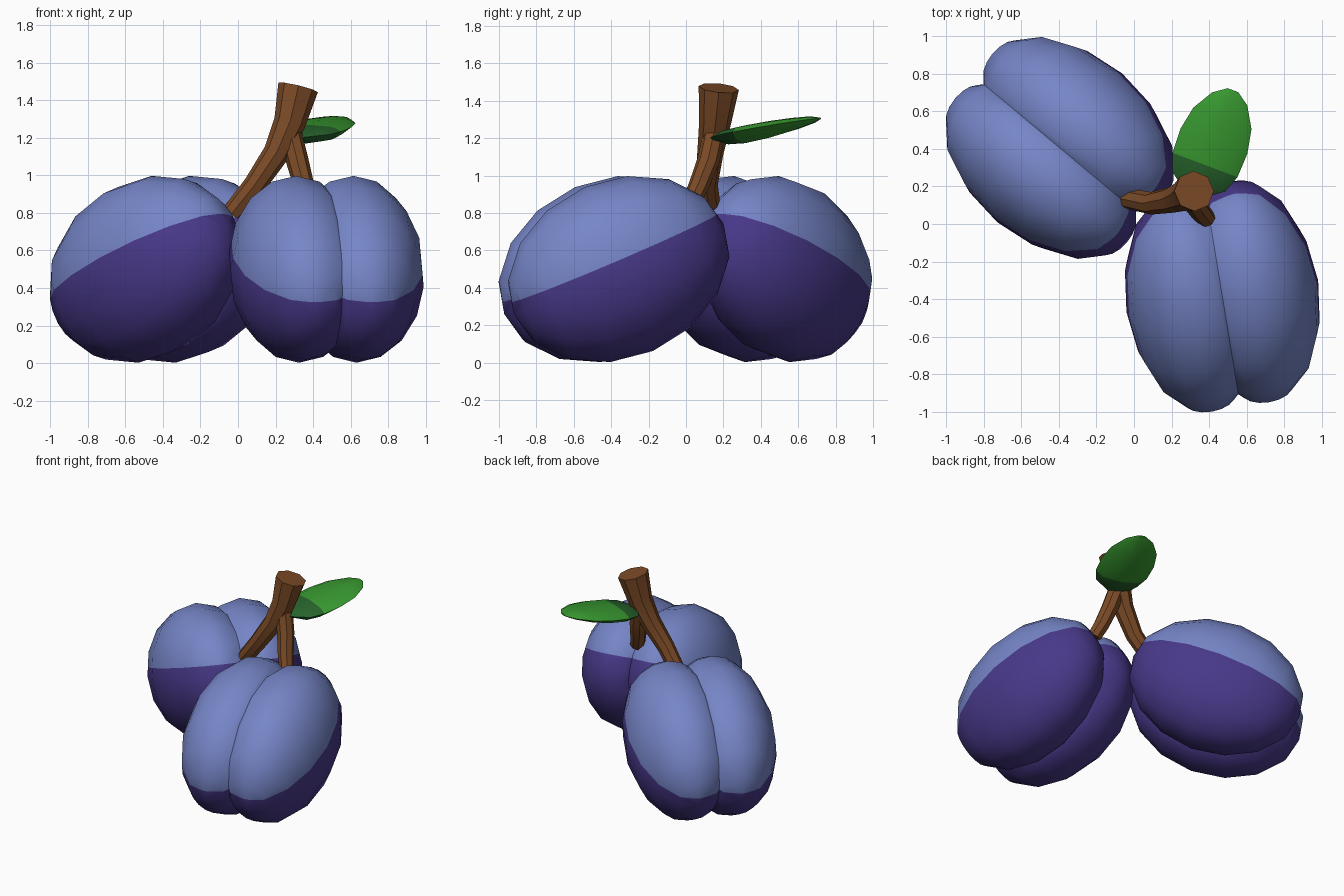
import bpy, bmesh, math
from mathutils import Vector, Matrix

if "Cube" in bpy.data.objects:
    bpy.data.objects.remove(bpy.data.objects["Cube"])


def material(name, rgb):
    m = bpy.data.materials.new(name)
    m.diffuse_color = (*rgb, 1)
    m.use_nodes = True
    m.node_tree.nodes["Principled BSDF"].inputs["Base Color"].default_value = m.diffuse_color
    return m


BLUE = material("bloom_blue", (0.18, 0.235, 0.57))
PURPLE = material("skin_purple", (0.065, 0.04, 0.25))
BROWN = material("stem_brown", (0.20, 0.07, 0.02))
GREEN = material("leaf_green", (0.04, 0.32, 0.03))
DARK = material("leaf_dark_green", (0.02, 0.125, 0.025))


def finish(bm, name, mats, angle=None):
    me = bpy.data.meshes.new(name)
    bm.to_mesh(me)
    bm.free()
    for m in mats:
        me.materials.append(m)
    ob = bpy.data.objects.new(name, me)
    bpy.context.collection.objects.link(ob)
    for p in me.polygons:
        p.use_smooth = True
    if angle:
        bpy.ops.object.select_all(action='DESELECT')
        bpy.context.view_layer.objects.active = ob
        ob.select_set(True)
        bpy.ops.object.shade_smooth_by_angle(angle=math.radians(angle))
    return ob


# Half a plum: ellipsoid lobe cut at the crease, two-toned along its length
def lobe(name, centre, yaw, side):
    bm = bmesh.new()
    bmesh.ops.create_uvsphere(bm, u_segments=16, v_segments=8, radius=1)
    bm.transform(Matrix.Translation((0, 0.155 * side, 0))
                 @ Matrix.Diagonal((0.618, 0.362, 0.476, 1))
                 @ Matrix.Rotation(math.pi / 2, 4, 'Y'))

    def cut(co, no, clear):
        bmesh.ops.bisect_plane(bm, geom=bm.verts[:] + bm.edges[:] + bm.faces[:], dist=1e-4,
                               plane_co=co, plane_no=no, clear_inner=clear)
    cut((0, 0, 0), (0, side, 0), True)
    cut((0, 0, 0.065), (0, 0, 1), False)
    for f in bm.faces:
        f.material_index = 0 if f.calc_center_median().z > 0.065 else 1
    bm.transform(Matrix.Translation(centre) @ Matrix.Rotation(yaw, 4, 'Z')
                 @ Matrix.Rotation(math.radians(23), 4, 'Y'))
    finish(bm, name, [BLUE, PURPLE])


for label, centre, yaw in (("front_plum", (0.47, -0.385, 0.5), -80.7),
                           ("back_plum", (-0.395, 0.405, 0.5), 140.1)):
    for side in (1, -1):
        lobe(f"{label}_{'left' if side > 0 else 'right'}_lobe", centre, math.radians(yaw), side)


def bridge(bm, rings):
    for a, b in zip(rings, rings[1:]):
        n = len(a)
        for i in range(n):
            bm.faces.new((a[i], a[(i + 1) % n], b[(i + 1) % n], b[i]))
    bm.faces.new(rings[0][::-1])
    bm.faces.new(rings[-1])


# Tapered eight-sided stem through (x, y, z, radius) points
def stem(name, pts):
    bm = bmesh.new()
    rings = []
    for i, p in enumerate(pts):
        a, b = pts[max(i - 1, 0)], pts[min(i + 1, len(pts) - 1)]
        t = (Vector(b[:3]) - Vector(a[:3])).normalized()
        u = Vector((0, 1, 0)).cross(t).normalized()
        v = t.cross(u)
        rings.append([bm.verts.new(Vector(p[:3]) + p[3] * (u * math.cos(k * math.pi / 4)
                                                           + v * math.sin(k * math.pi / 4)))
                      for k in range(8)])
    bridge(bm, rings)
    bmesh.ops.recalc_face_normals(bm, faces=bm.faces[:])
    finish(bm, name, [BROWN], 40)


stem("main_stem", [(-0.03, 0.135, 0.80, 0.055), (0.09, 0.11, 0.95, 0.06),
                   (0.205, 0.13, 1.12, 0.07), (0.275, 0.155, 1.28, 0.085),
                   (0.32, 0.175, 1.468, 0.108)])
stem("side_stem", [(0.385, 0.03, 0.86, 0.05), (0.35, 0.07, 0.95, 0.055),
                   (0.315, 0.12, 1.08, 0.06), (0.28, 0.15, 1.22, 0.06)])

# Leaf: lens-shaped sections of (distance, half width, upper, lower thickness)
bm = bmesh.new()
along, across = Vector((0.351, 0.936, 0.17)), Vector((0.936, -0.351, 0))
sections = [(-0.02, 0.03, 0.005, 0.01), (0.07, 0.15, 0.03, 0.05), (0.165, 0.185, 0.035, 0.06),
            (0.30, 0.19, 0.035, 0.055), (0.43, 0.165, 0.03, 0.04), (0.54, 0.10, 0.02, 0.02),
            (0.59, 0.03, 0.005, 0.005)]
rings = []
for d, w, up, low in sections:
    ring = []
    for k in range(8):
        c, s = math.cos(k * math.pi / 4), math.sin(k * math.pi / 4)
        ring.append(bm.verts.new(Vector((0.32, 0.16, 1.205)) + along * d + across * w * c
                                 + Vector((0, 0, s * (up if s > 0 else low)))))
    rings.append(ring)
bridge(bm, rings)
bmesh.ops.recalc_face_normals(bm, faces=bm.faces[:])
# Darker base of the leaf
for f in bm.faces:
    rel = f.calc_center_median() - Vector((0.32, 0.16, 1.205))
    f.material_index = 1 if rel.x * 0.351 + rel.y * 0.936 < 0.165 else 0
finish(bm, "leaf", [GREEN, DARK], 40)
